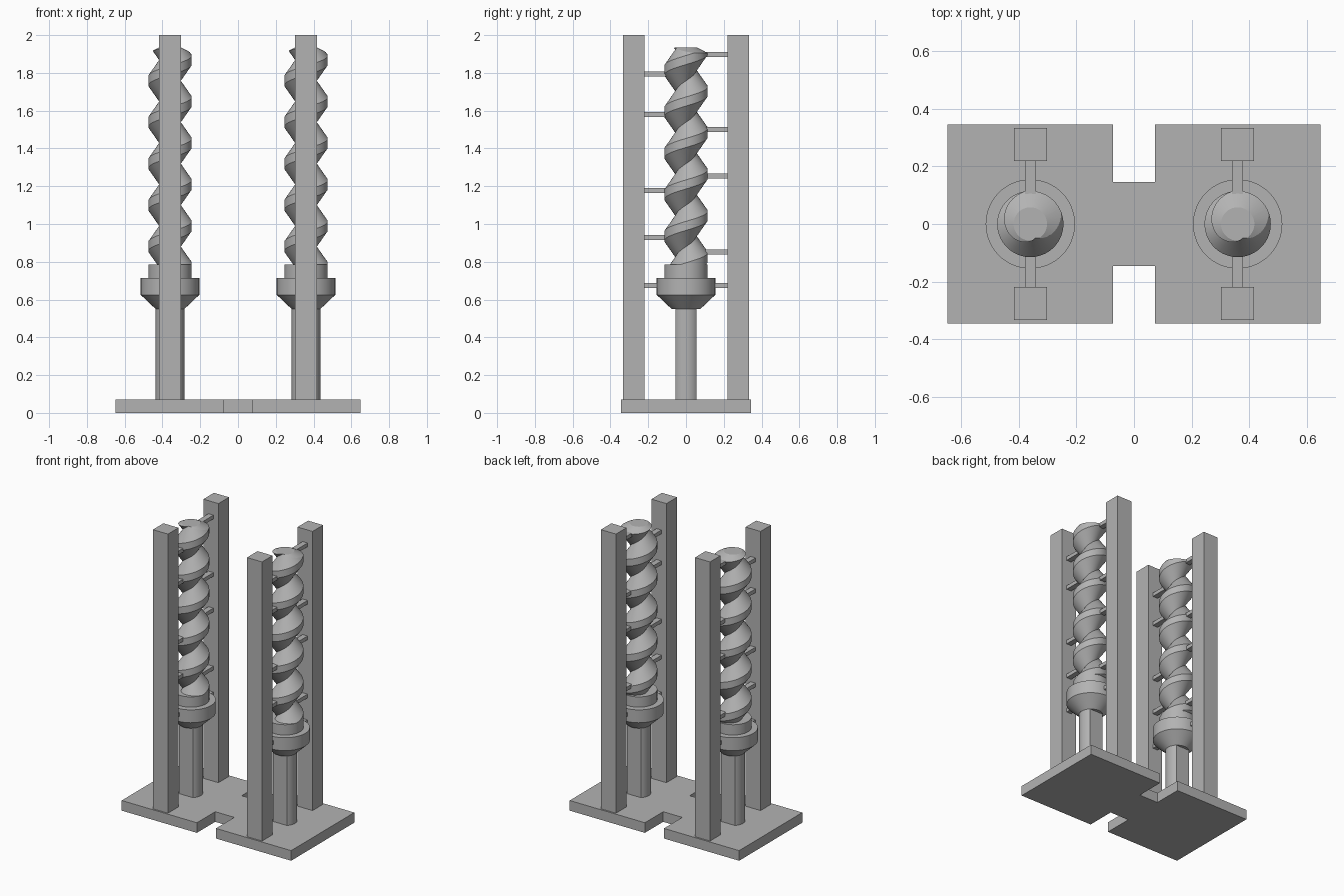
import bpy, bmesh, math

if "Cube" in bpy.data.objects:
    bpy.data.objects.remove(bpy.data.objects["Cube"])

grey = bpy.data.materials.new("plain_grey")
grey.diffuse_color = (0.45, 0.45, 0.45, 1)
grey.use_nodes = True
grey.node_tree.nodes["Principled BSDF"].inputs["Base Color"].default_value = grey.diffuse_color
TAU = 2 * math.pi


def finish(name, bm, smooth=False):
    bmesh.ops.recalc_face_normals(bm, faces=bm.faces[:])
    me = bpy.data.meshes.new(name)
    bm.to_mesh(me)
    bm.free()
    me.materials.append(grey)
    ob = bpy.data.objects.new(name, me)
    bpy.context.collection.objects.link(ob)
    if smooth:
        shade(ob)
    return ob


def shade(ob):
    bpy.ops.object.select_all(action='DESELECT')
    ob.select_set(True)
    bpy.context.view_layer.objects.active = ob
    bpy.ops.object.shade_smooth_by_angle(angle=math.radians(25))


def prism(name, outline, z0, z1, smooth=False):
    bm = bmesh.new()
    f = bm.faces.new([bm.verts.new((x, y, z0)) for x, y in outline])
    ext = bmesh.ops.extrude_face_region(bm, geom=[f])
    top = [v for v in ext["geom"] if isinstance(v, bmesh.types.BMVert)]
    bmesh.ops.translate(bm, verts=top, vec=(0, 0, z1 - z0))
    return finish(name, bm, smooth)


def box(name, x, y, z, sx, sy, sz):
    a, b = sx / 2, sy / 2
    return prism(name, [(x - a, y - b), (x + a, y - b), (x + a, y + b), (x - a, y + b)],
                 z - sz / 2, z + sz / 2)


def lathe(name, profile, n=64):
    bm = bmesh.new()
    rings = [[bm.verts.new((r * math.cos(TAU * i / n), r * math.sin(TAU * i / n), z))
              for i in range(n)] for r, z in profile]
    for a, b in zip(rings, rings[1:]):
        for i in range(n):
            k = (i + 1) % n
            bm.faces.new((a[i], a[k], b[k], b[i]))
    bm.faces.new(rings[0])
    bm.faces.new(rings[-1])
    return finish(name, bm, True)


def screw(name, pitch=0.2195, n=64, turns=8):
    # helical V-groove thread with a flat crest
    profile = [(0.052, -pitch / 2), (0.115, -0.024), (0.115, 0.024)]
    start = 1.868 - 6 * pitch
    bm = bmesh.new()
    rows = []
    for j in range(3 * turns):
        r, dz = profile[j % 3]
        z = start + (j // 3) * pitch + dz
        rows.append([bm.verts.new((r * math.cos(TAU * i / n), r * math.sin(TAU * i / n),
                                   z + pitch * i / n)) for i in range(n)])
    for j in range(3 * turns - 1):
        for i in range(n):
            if i < n - 1:
                bm.faces.new((rows[j][i], rows[j][i + 1], rows[j + 1][i + 1], rows[j + 1][i]))
            elif j + 4 < 3 * turns:
                bm.faces.new((rows[j][i], rows[j + 3][0], rows[j + 4][0], rows[j + 1][i]))
    # square off both ends
    for z, s in ((0.76, -1), (1.96, 1)):
        cut = bmesh.ops.bisect_plane(bm, geom=bm.verts[:] + bm.edges[:] + bm.faces[:],
                                     plane_co=(0, 0, z), plane_no=(0, 0, s), clear_outer=True)
        bmesh.ops.holes_fill(bm, edges=[e for e in cut["geom_cut"]
                                        if isinstance(e, bmesh.types.BMEdge)])
    return finish(name, bm)


# base plate with a notch on each long side
bx, by, nx, ny = 0.648, 0.345, 0.073, 0.145
quarter = [(nx, ny), (nx, by), (bx, by)]
right = quarter + [(x, -y) for x, y in reversed(quarter)]
prism("base_plate", right + [(-x, -y) for x, y in right], 0, 0.07)

BACK_PINS = (1.897, 1.5, 1.254, 0.852, 0.674)
FRONT_PINS = (1.794, 1.58, 1.177, 0.928, 0.674)

for side, cx in (("left", -0.36), ("right", 0.36)):
    # drive shaft: round with two flats
    arc = math.asin(0.055 / 0.076)
    half = [(0.076 * math.cos(a), 0.076 * math.sin(a))
            for a in [-arc + 2 * arc * i / 16 for i in range(17)]]
    shaft = prism(side + "_shaft", half + [(-x, -y) for x, y in half], 0.07, 0.56, True)

    # collar, cone and neck
    collar = lathe(side + "_collar", [(0.076, 0.55), (0.155, 0.625), (0.155, 0.714),
                                      (0.115, 0.714), (0.115, 0.785)])

    # screw, trimmed to a chamfered tip
    worm = screw(side + "_screw")
    trim = lathe("tip_trim", [(0.13, 0.77), (0.13, 1.897), (0.058, 1.935)])
    mod = worm.modifiers.new("trim", 'BOOLEAN')
    mod.operation, mod.solver, mod.object = 'INTERSECT', 'EXACT', trim
    bpy.context.view_layer.objects.active = worm
    bpy.ops.object.modifier_apply(modifier=mod.name)
    bpy.data.objects.remove(trim)
    shade(worm)
    for ob in (shaft, collar, worm):
        ob.location.x = cx

    # guide posts and the pins reaching to the screw
    for end, s, pins in (("front", -1, FRONT_PINS), ("back", 1, BACK_PINS)):
        box(f"{side}_{end}_post", cx, s * 0.276, 1.035, 0.115, 0.115, 1.93)
        for z in pins:
            tip = 0.15 if z < 0.7 else 0.104
            box(f"{side}_{end}_pin", cx, s * (tip + 0.222) / 2, z, 0.038, 0.222 - tip, 0.026)
